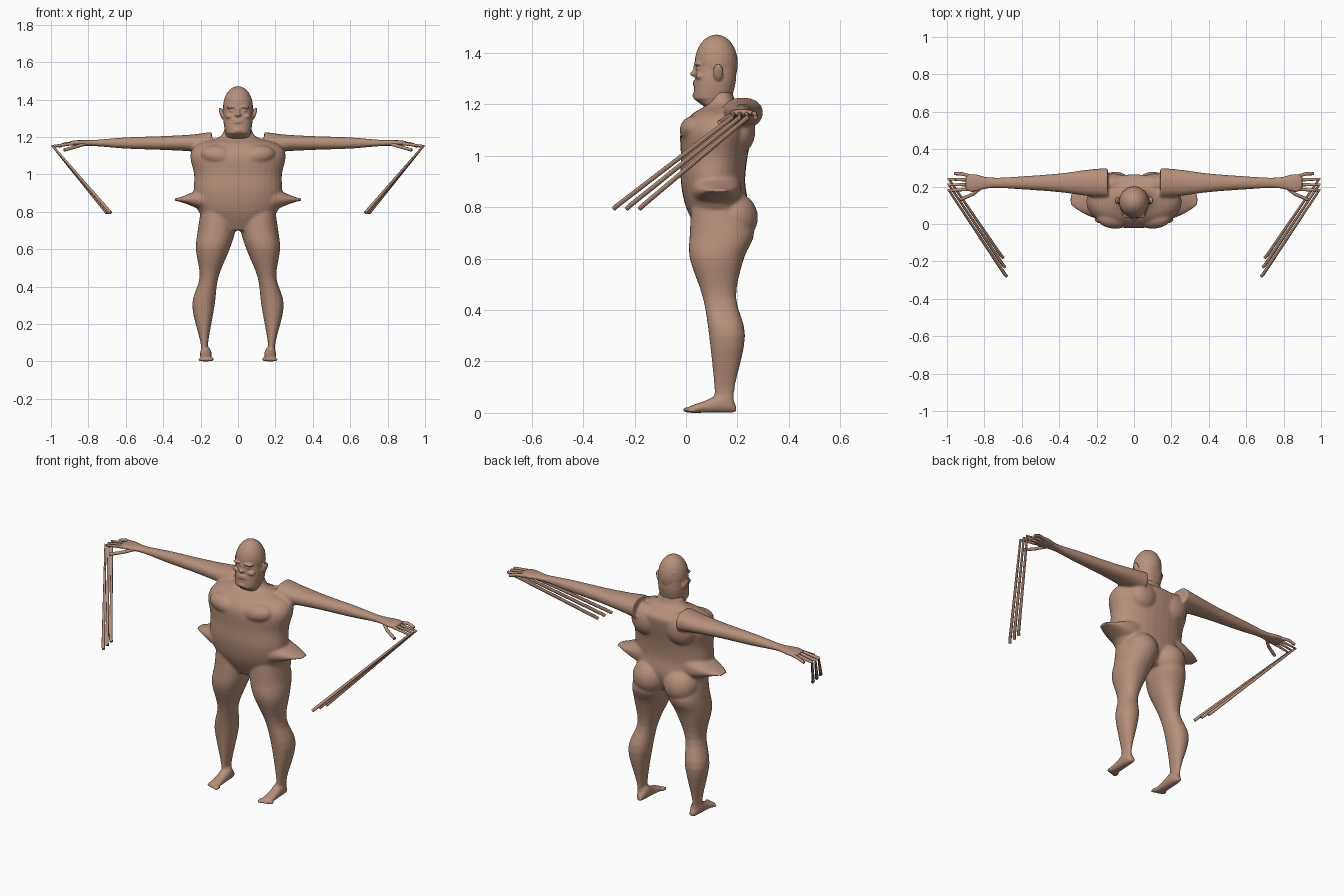
import bpy, bmesh, math
from mathutils import Vector, Matrix

cube = bpy.data.objects.get("Cube")
if cube:
    bpy.data.objects.remove(cube, do_unlink=True)

skin = bpy.data.materials.new("skin")
skin.use_nodes = True
skin.diffuse_color = (0.47, 0.28, 0.2, 1)
skin.node_tree.nodes["Principled BSDF"].inputs["Base Color"].default_value = skin.diffuse_color


def blend(before, start, end, after, t):
    """Smooth interpolation between the start and end rows."""
    rows = zip(before, start, end, after)
    return [b + t / 2 * (c - a + t * (2 * a - 5 * b + 4 * c - d + t * (3 * (b - c) + d - a)))
            for a, b, c, d in rows]


def rounded(value, power):
    return math.copysign(abs(value) ** (2 / power), value)


def loft(bm, axis, rows, side=1, power=2.2, segments=32, steps=4):
    """Closed skin through rows of (position, centre u, centre v, radius u, radius v)."""
    last = len(rows) - 1
    dense = []
    for i in range(last):
        near = [rows[max(0, min(last, i + offset))] for offset in (-1, 0, 1, 2)]
        dense += [blend(*near, step / steps) for step in range(steps)]
    dense.append(rows[-1])
    rings = []
    for position, centre_u, centre_v, radius_u, radius_v in dense:
        ring = []
        for segment in range(segments):
            angle = math.tau * segment / segments
            u = centre_u + radius_u * rounded(math.cos(angle), power)
            v = centre_v + radius_v * rounded(math.sin(angle), power)
            x, y, z = {"x": (position, u, v), "y": (u, position, v), "z": (u, v, position)}[axis]
            ring.append(bm.verts.new((x * side, y, z)))
        rings.append(ring)
    for lower, upper in zip(rings, rings[1:]):
        for a in range(segments):
            b = (a + 1) % segments
            bm.faces.new((lower[a], lower[b], upper[b], upper[a]))
    bm.faces.new(rings[0])
    bm.faces.new(rings[-1])


def blob(bm, centre, radii, side=1, tilt=0):
    """Ellipsoid, tilted about the y axis."""
    x, y, z = centre
    turn = Matrix.Rotation(tilt * side, 4, "Y")
    place = Matrix.Translation((x * side, y, z)) @ turn @ Matrix.Diagonal((*radii, 1))
    bmesh.ops.create_uvsphere(bm, u_segments=24, v_segments=16, radius=1, matrix=place)


def make_active(obj):
    bpy.context.collection.objects.link(obj)
    bpy.ops.object.select_all(action="DESELECT")
    obj.select_set(True)
    bpy.context.view_layer.objects.active = obj


def fuse_parts(name, bm, voxel, smoothing):
    """Fuse overlapping masses into one smooth skin."""
    bmesh.ops.recalc_face_normals(bm, faces=bm.faces)
    mesh = bpy.data.meshes.new(name)
    bm.to_mesh(mesh)
    bm.free()
    mesh.materials.append(skin)
    obj = bpy.data.objects.new(name, mesh)
    make_active(obj)
    fuse = obj.modifiers.new("fuse", "REMESH")
    fuse.mode = "VOXEL"
    fuse.voxel_size = voxel
    fuse.use_smooth_shade = True
    soften = obj.modifiers.new("soften", "SMOOTH")
    soften.iterations = smoothing
    for modifier in ("fuse", "soften"):
        bpy.ops.object.modifier_apply(modifier=modifier)


# Torso: height, half width, front, back
body = bmesh.new()
torso = [(0.7, 0.1, 0.05, 0.2), (0.8, 0.21, 0, 0.24), (0.9, 0.235, -0.02, 0.23),
         (1, 0.235, -0.02, 0.24), (1.1, 0.255, -0.02, 0.26), (1.16, 0.22, 0.02, 0.26),
         (1.2, 0.1, 0.08, 0.2), (1.25, 0.07, 0.09, 0.18)]
loft(body, "z", [(height, 0, (front + back) / 2, width, (back - front) / 2)
                 for height, width, front, back in torso])

# Leg: height, centre and radii
leg = [(0.02, 0.18, 0.15, 0.02, 0.04), (0.1, 0.18, 0.15, 0.02, 0.04),
       (0.3, 0.185, 0.16, 0.06, 0.07), (0.45, 0.155, 0.13, 0.05, 0.065),
       (0.6, 0.135, 0.12, 0.09, 0.105), (0.7, 0.115, 0.14, 0.1, 0.125),
       (0.8, 0.11, 0.12, 0.09, 0.1)]

# Arm and palm: distance out, depth radius, height radius
arm = [(0.14, 0.08, 0.06), (0.25, 0.07, 0.045), (0.4, 0.05, 0.037), (0.6, 0.035, 0.03),
       (0.76, 0.028, 0.017), (0.86, 0.05, 0.015), (0.9, 0.04, 0.01)]

# Foot: depth, half width, height
foot = [(0.195, 0.015, 0.03), (0.15, 0.03, 0.08), (0.08, 0.03, 0.05), (0.01, 0.035, 0.025)]


def flare_row(t):
    """Hip flare narrowing from the waist to a thin rim."""
    height = 0.005 + 0.09 * (1 - t) ** 1.3
    return 0.13 + 0.21 * t, 0.115 + 0.015 * t, 0.87 - 0.005 * t, 0.1 - 0.07 * t * t, height


for side in (1, -1):
    loft(body, "z", leg, side)
    loft(body, "x", [(out, 0.22, 1.168, depth, height) for out, depth, height in arm], side)
    loft(body, "y", [(depth, 0.172, height / 2, width, height / 2)
                     for depth, width, height in foot], side)
    loft(body, "x", [flare_row(step / 8) for step in range(9)], side)

    # Chest, shoulder blade, buttock
    blob(body, centre=(0.1, 0.035, 1.1), radii=(0.1, 0.06, 0.055), side=side, tilt=-0.15)
    blob(body, centre=(0.11, 0.21, 1.1), radii=(0.09, 0.06, 0.09), side=side)
    blob(body, centre=(0.1, 0.18, 0.76), radii=(0.1, 0.1, 0.1), side=side)

    # Toes shrink outwards
    for toe in range(5):
        size = 0.012 - 0.001 * toe
        blob(body, centre=(0.14 + 0.016 * toe, 0.008 + 0.004 * toe, size),
             radii=(size, 2 * size, size), side=side)
fuse_parts("body", body, voxel=0.0075, smoothing=5)

# Head: skull, then a square jaw
head = bmesh.new()
blob(head, centre=(0, 0.118, 1.36), radii=(0.08, 0.084, 0.112))
loft(head, "z", [(1.17, 0, 0.14, 0.06, 0.04), (1.215, 0, 0.11, 0.065, 0.07),
                 (1.23, 0, 0.105, 0.07, 0.075), (1.3, 0, 0.115, 0.078, 0.08),
                 (1.4, 0, 0.12, 0.07, 0.075)], power=2.4)

# Nose, lips, chin
blob(head, centre=(0, 0.035, 1.32), radii=(0.016, 0.02, 0.012))
blob(head, centre=(0, 0.04, 1.34), radii=(0.01, 0.012, 0.025))
for lip in (1.277, 1.289):
    blob(head, centre=(0, 0.036, lip), radii=(0.03, 0.01, 0.005))
blob(head, centre=(0, 0.04, 1.235), radii=(0.03, 0.015, 0.015))
for side in (1, -1):
    # Brow, eye, cheek, ear
    blob(head, centre=(0.034, 0.047, 1.36), radii=(0.028, 0.017, 0.008), side=side, tilt=0.1)
    blob(head, centre=(0.033, 0.05, 1.34), radii=(0.016, 0.012, 0.008), side=side)
    blob(head, centre=(0.045, 0.057, 1.31), radii=(0.023, 0.02, 0.015), side=side)
    blob(head, centre=(0.088, 0.125, 1.325), radii=(0.01, 0.02, 0.035), side=side, tilt=0.3)
fuse_parts("head", head, voxel=0.0045, smoothing=2)


def tubes(name, paths, side):
    """Round tubes along paths of points."""
    curve = bpy.data.curves.new(name, "CURVE")
    curve.dimensions = "3D"
    curve.bevel_depth = 0.009
    curve.bevel_resolution = 3
    curve.use_fill_caps = True
    for path in paths:
        line = curve.splines.new("POLY")
        line.points.add(len(path) - 1)
        for point, (x, y, z) in zip(line.points, path):
            point.co = (x * side, y, z, 1)
    curve.materials.append(skin)
    make_active(bpy.data.objects.new(name, curve))
    bpy.ops.object.convert(target="MESH")
    bpy.ops.object.shade_smooth_by_angle(angle=math.radians(50))


# Three fingers stretch far forward and down; the little finger stays short
fingers = []
for k in range(3):
    knuckle = Vector((0.88, 0.185 + 0.025 * k, 1.165))
    bend = Vector((0.99, 0.18 + 0.03 * k, 1.15))
    tip = bend + Vector((-0.3 + 0.01 * k, -0.45 + 0.02 * k, -0.345))
    fingers.append([knuckle, bend, tip, tip - Vector((0.01, 0.01, 0.01))])
fingers.append([(0.87, 0.255, 1.165), (0.92, 0.268, 1.165), (0.96, 0.27, 1.15)])
thumb = [(0.81, 0.2, 1.165), (0.86, 0.16, 1.15), (0.93, 0.13, 1.13)]
for label, side in (("left", 1), ("right", -1)):
    tubes(label + "_fingers", fingers, side)
    tubes(label + "_thumb", [thumb], side)
